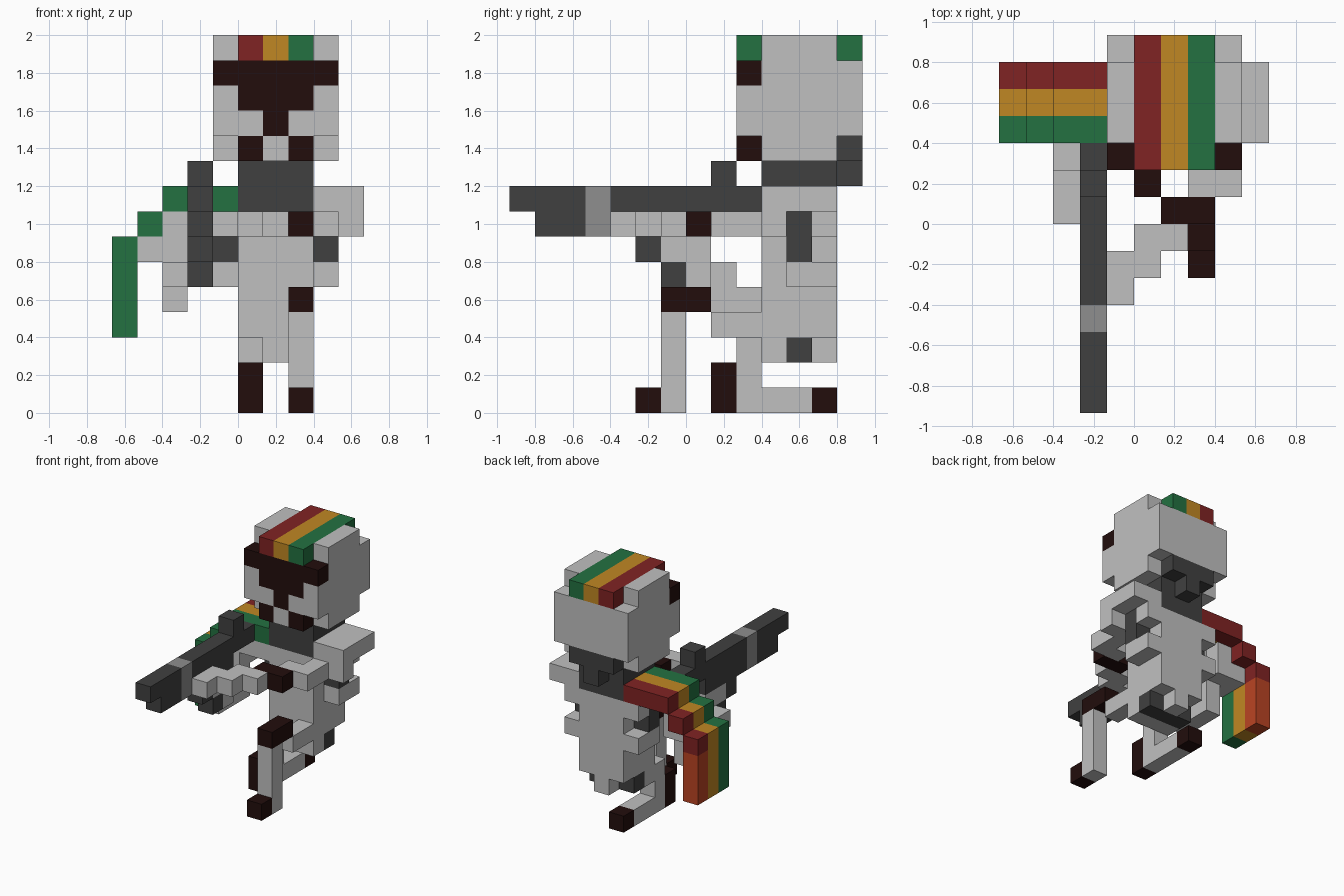
import bpy, bmesh
from mathutils import Matrix, Vector

cube = bpy.data.objects.get("Cube")
if cube:
    bpy.data.objects.remove(cube, do_unlink=True)

U = 2 / 15  # size of one block


def linear(c):
    c /= 255
    return c / 12.92 if c <= 0.04045 else ((c + 0.055) / 1.055) ** 2.4


def material(name, rgb):
    m = bpy.data.materials.new(name)
    m.use_nodes = True
    col = (*[linear(c) for c in rgb], 1)
    m.diffuse_color = col
    bsdf = m.node_tree.nodes["Principled BSDF"]
    bsdf.inputs["Base Color"].default_value = col
    bsdf.inputs["Roughness"].default_value = 0.9
    return m


LIGHT = material("light_grey", (192, 192, 192))
DARK = material("dark_grey", (64, 64, 64))
MID = material("mid_grey", (142, 142, 142))
BLACK = material("brown_black", (34, 13, 12))
RED = material("red", (128, 35, 35))
GOLD = material("gold", (192, 135, 35))
GREEN = material("green", (35, 113, 65))
RUST = material("rust", (186, 68, 35))


def part(name, *blocks):
    """One object made of boxes: (material, x0, x1, y0, y1, z0, z1) in blocks."""
    bm = bmesh.new()
    mats = []
    for mat, x0, x1, y0, y1, z0, z1 in blocks:
        if mat not in mats:
            mats.append(mat)
        centre = Vector((x0 + x1, y0 + y1, z0 + z1)) * U / 2
        size = Matrix.Diagonal((x1 - x0, y1 - y0, z1 - z0, 1 / U)) * U
        made = bmesh.ops.create_cube(bm, size=1, matrix=Matrix.Translation(centre) @ size)
        for f in {f for v in made["verts"] for f in v.link_faces}:
            f.material_index = mats.index(mat)
    me = bpy.data.meshes.new(name)
    bm.to_mesh(me)
    bm.free()
    for m in mats:
        me.materials.append(m)
    ob = bpy.data.objects.new(name, me)
    bpy.context.collection.objects.link(ob)
    return ob


def mirror(block):
    """Reflect a box about the body's middle plane."""
    mat, x0, x1, *rest = block
    return (mat, 3 - x1, 3 - x0, *rest)


# Head: core, then the face layer with its painted pattern
part("head", (LIGHT, -1, 4, 3, 7, 11, 14), (LIGHT, -1, 4, 3, 6, 10, 11))
part("face",
     (BLACK, -1, 4, 2, 3, 13, 14),
     (LIGHT, -1, 0, 2, 3, 11, 13), (LIGHT, 3, 4, 2, 3, 11, 13),
     (BLACK, 0, 3, 2, 3, 12, 13),
     (LIGHT, 0, 1, 2, 3, 11, 12), (BLACK, 1, 2, 2, 3, 11, 12), (LIGHT, 2, 3, 2, 3, 11, 12),
     (BLACK, 0, 1, 2, 3, 10, 11), (LIGHT, 1, 2, 2, 3, 10, 11), (BLACK, 2, 3, 2, 3, 10, 11))
part("head_top_sides", (LIGHT, -1, 0, 3, 6, 14, 15), (LIGHT, 3, 4, 3, 6, 14, 15))
part("head_stripes", *[(m, i, i + 1, 2, 7, 14, 15) for i, m in enumerate((RED, GOLD, GREEN))])

# Scarf and its knot at the back
part("scarf", (DARK, 0, 3, 3, 6, 8, 10))
part("scarf_knot", (DARK, 0, 3, 6, 7, 10, 11), (DARK, 1, 2, 6, 7, 9, 10))

# Torso and hips
part("torso", (LIGHT, 0, 3, 3, 6, 3, 8))
part("hips", (LIGHT, 0, 3, 3, 4, 2, 3), (DARK, 0, 3, 4, 5, 2, 3), (LIGHT, 1, 2, 5, 6, 2, 3))

# Side straps, pouches and shoulder undersides
side = [(DARK, 3, 4, 4, 5, 6, 8), (LIGHT, 3, 4, 4, 6, 5, 6),
        (LIGHT, 3, 5, 3, 4, 7, 8), (LIGHT, 3, 4, 5, 6, 7, 8)]
part("left_side_gear", *side)
part("right_side_gear", *map(mirror, side))

# Left arm reaching across to the front of the rifle
part("left_shoulder", (LIGHT, 3, 5, 3, 6, 8, 9))
part("left_arm",
     (LIGHT, 3, 4, 2, 3, 7, 8), (LIGHT, 2, 4, 1, 2, 7, 8),
     (BLACK, 1, 3, 0, 1, 7, 8),
     (LIGHT, 0, 2, -1, 0, 7, 8), (LIGHT, -1, 1, -2, -1, 7, 8), (LIGHT, -1, 0, -3, -2, 7, 8))

# Right arm bent under the flag, hand on the grip
part("right_arm",
     (LIGHT, -3, -2, 3, 5, 7, 8), (LIGHT, -4, -2, 3, 5, 6, 7),
     (LIGHT, -3, -2, 3, 4, 4, 6), (LIGHT, -3, -2, 1, 3, 4, 5),
     (LIGHT, -3, -2, 0, 2, 5, 6))
part("right_hand", (LIGHT, -2, -1, -1, 1, 6, 7), (LIGHT, -2, -1, 0, 1, 5, 6))

# Striped flag stepping down over the right shoulder
for name, mat, low, y in (("green", GREEN, GREEN, 3), ("gold", GOLD, GOLD, 4), ("red", RED, RUST, 5)):
    part("flag_" + name,
         (mat, -3, 0, y, y + 1, 8, 9), (mat, -4, -3, y, y + 1, 7, 8),
         (mat, -5, -4, y, y + 1, 6, 7), (low, -5, -4, y, y + 1, 3, 6))

# Rifle
part("rifle_body",
     (DARK, -2, -1, -7, -4, 8, 9), (MID, -2, -1, -4, -3, 7, 9), (DARK, -2, -1, -3, 3, 8, 9),
     (DARK, -2, -1, -6, -4, 7, 8), (DARK, -2, -1, -3, 1, 7, 8))
part("rifle_sight", (DARK, -2, -1, 1, 2, 9, 10))
part("rifle_magazine", (DARK, -2, -1, -2, -1, 6, 7), (DARK, -2, -1, -1, 0, 5, 6))

# Left leg, foot planted in front
part("left_leg",
     (LIGHT, 2, 3, 1, 3, 3, 4), (BLACK, 2, 3, -1, 1, 4, 5),
     (LIGHT, 2, 3, -1, 0, 0, 4), (BLACK, 2, 3, -2, -1, 0, 1))

# Right leg, kneeling
part("right_leg",
     (LIGHT, 0, 1, 2, 3, 0, 3), (BLACK, 0, 1, 1, 2, 0, 2),
     (LIGHT, 0, 1, 3, 5, 0, 1), (BLACK, 0, 1, 5, 6, 0, 1))
